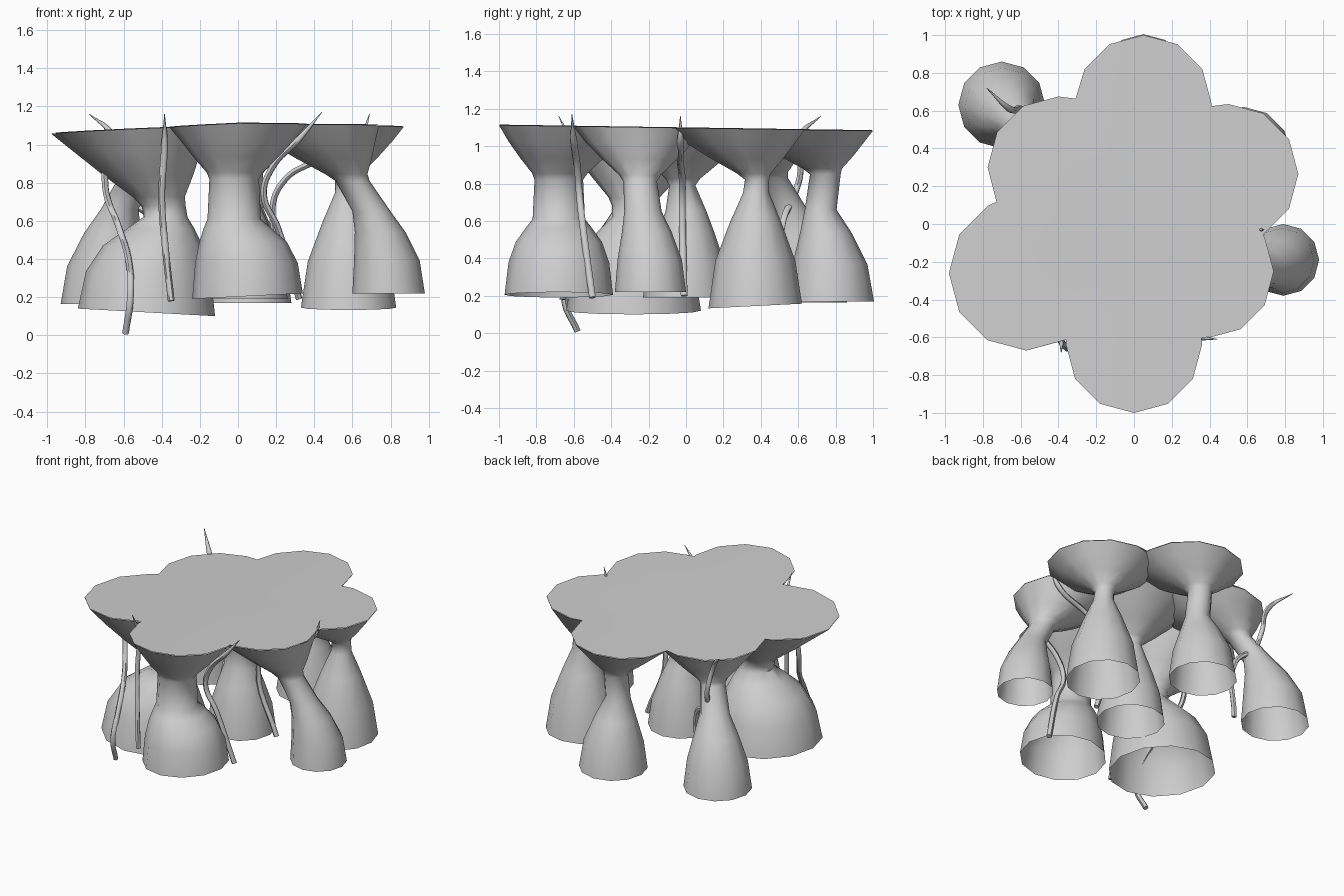
import bpy, bmesh, math
from mathutils import Vector

SIDES = 12
# Shape rules: share of height, share of sideways shift, share of radius change
FLARE = ((0, 0, 0), (.4, .1, .2), (.75, .5, .64), (1, 1, 1))
DOME = ((0, 0, 0), (.43, .08, .14), (.7, .33, .4), (.88, .75, .75), (1, 1, 1))
BOWL = ((.12, .15, .08), (.4, .45, .41), (.7, .76, .73), (1, 1, 1))

cube = bpy.data.objects.get("Cube")
if cube:
    bpy.data.objects.remove(cube, do_unlink=True)

grey = bpy.data.materials.new("plain_grey")
grey.use_nodes = True
grey.diffuse_color = (0.62, 0.62, 0.62, 1)
grey.node_tree.nodes["Principled BSDF"].inputs["Base Color"].default_value = grey.diffuse_color


def select_only(obj):
    bpy.ops.object.select_all(action='DESELECT')
    obj.select_set(True)
    bpy.context.view_layer.objects.active = obj


def finish(obj):
    obj.data.materials.append(grey)
    select_only(obj)
    bpy.ops.object.shade_smooth_by_angle(angle=math.radians(60))


def link(name, data):
    obj = bpy.data.objects.new(name, data)
    bpy.context.collection.objects.link(obj)
    return obj


def mesh_object(name, bm):
    mesh = bpy.data.meshes.new(name)
    bm.to_mesh(mesh)
    bm.free()
    finish(link(name, mesh))


def top_height(x, y):
    """Gently sagging table top."""
    return 1.1 - 0.015 * y - 0.045 * max(0, -x)


def ring_points(x, y, radius):
    for i in range(SIDES):
        angle = math.tau * i / SIDES
        yield x + radius * math.cos(angle), y + radius * math.sin(angle)


def blend(start, end, rule):
    """Rings (x, y, z, radius) between two given rings, following a shape rule."""
    for height, shift, swell in rule:
        shares = (shift, shift, height, swell)
        yield [a + (b - a) * s for a, b, s in zip(start, end, shares)]


def leg(name, foot, neck, throat, lobe, base=FLARE, slope_x=0, slope_y=0):
    """Hourglass shell, open below, widening into one lobe of the table top."""
    x, y, radius = lobe
    rim = (x, y, top_height(x, y), radius)
    rings = [*blend(foot, neck, base), throat, *blend(throat, rim, BOWL)]
    bm = bmesh.new()
    loops = []
    for n, (x, y, z, r) in enumerate(rings):
        loop = []
        for px, py in ring_points(x, y, r):
            height = z
            if n == 0:
                height += slope_x * (px - x) + slope_y * (py - y)
            elif n == len(rings) - 1:
                height = top_height(px, py) - 0.003
            loop.append(bm.verts.new((px, py, height)))
        loops.append(loop)
    for low, high in zip(loops, loops[1:]):
        for i in range(SIDES):
            j = (i + 1) % SIDES
            bm.faces.new((low[i], low[j], high[j], high[i]))
    mesh_object(name, bm)
    return Vector(lobe[:2]), radius


# Legs around the edge: foot, neck and throat rings (x, y, z, radius), then lobe (x, y, radius)
lobes = [
    leg("back_leg", (.05, .775, .17, .23), (.05, .72, .66, .085),
        (.05, .745, .85, .082), (.05, .64, .36)),
    leg("back_left_leg", (.58, .37, .145, .25), (.58, .375, .75, .07),
        (.575, .38, .82, .065), (.5, .265, .37), slope_y=.05),
    leg("left_leg", (.79, -.19, .22, .19), (.7, -.23, .65, .1),
        (.6, -.245, .81, .09), (.385, -.25, .355)),
    leg("front_leg", (.05, -.68, .205, .29), (-.02, -.68, .61, .14),
        (-.02, -.68, .82, .13), (0, -.64, .36), base=DOME, slope_x=.05),
    leg("right_leg", (-.48, -.28, .12, .36), (-.38, -.28, .62, .115),
        (-.39, -.28, .68, .115), (-.57, -.26, .41), base=DOME, slope_x=-.055),
    leg("back_right_leg", (-.7, .63, .165, .23), (-.62, .55, .66, .1),
        (-.54, .46, .83, .085), (-.4, .3, .375)),
]
leg("centre_leg", (.03, 0, .19, .23), (.02, 0, .65, .11), (.01, -.02, .79, .07), (0, 0, .37))

# Table top: outline of the overlapping lobes, filled as a fan
outline = []
for k, (c, r) in enumerate(lobes):
    others = lobes[:k] + lobes[k + 1:]
    for point in ring_points(c.x, c.y, r):
        v = Vector(point)
        if v.length > 0.5 and all((v - oc).length > orad * 1.02 for oc, orad in others):
            outline.append(v)
    # Notch where this lobe meets the next one
    c2, r2 = lobes[(k + 1) % len(lobes)]
    d = c2 - c
    along = (d.length_squared + r * r - r2 * r2) / (2 * d.length)
    side = math.sqrt(max(0, r * r - along * along))
    d.normalize()
    normal = Vector((-d.y, d.x))
    notches = [c + d * along + normal * s for s in (side, -side)]
    outline.append(max(notches, key=lambda q: q.length))
outline.sort(key=lambda q: math.atan2(q.y, q.x))

bm = bmesh.new()
centre = bm.verts.new((0, 0, top_height(0, 0)))
edge = [bm.verts.new((q.x, q.y, top_height(q.x, q.y))) for q in outline]
for i, v in enumerate(edge):
    bm.faces.new((centre, v, edge[(i + 1) % len(edge)]))
mesh_object("table_top", bm)


def tendril(name, *points, pointed=True):
    """Thin winding stem, listed from the top down, tapering at its upper end."""
    curve = bpy.data.curves.new(name, 'CURVE')
    curve.dimensions = '3D'
    curve.bevel_depth = 0.018
    curve.bevel_resolution = 1
    curve.resolution_u = 6
    curve.use_fill_caps = True
    spline = curve.splines.new('BEZIER')
    spline.bezier_points.add(len(points) - 1)
    for knot, point in zip(spline.bezier_points, points):
        knot.co = point
        knot.handle_left_type = knot.handle_right_type = 'AUTO'
    if pointed:
        spline.bezier_points[0].radius = 0.1
    select_only(link(name, curve))
    bpy.ops.object.convert(target='MESH')
    finish(bpy.context.view_layer.objects.active)


tendril("right_tendril", (-.7, -.3, .88), (-.69, -.33, .74), (-.63, -.42, .58),
        (-.57, -.58, .37), (-.565, -.65, .19), (-.59, -.58, .01), pointed=False)
tendril("front_right_tendril", (-.385, -.68, 1.16), (-.385, -.61, 1), (-.4, -.6, .72),
        (-.38, -.63, .45), (-.35, -.66, .18))
tendril("front_left_tendril", (.44, -.61, 1.17), (.32, -.6, 1.03), (.18, -.58, .88),
        (.135, -.57, .74), (.21, -.55, .56), (.32, -.5, .19))
tendril("left_tendril", (.69, -.03, 1.16), (.64, -.03, 1.03), (.4, -.03, .91),
        (.25, -.02, .82), (.18, -.02, .66), (.32, -.01, .2))
tendril("back_right_tendril", (-.78, .72, 1.16), (-.66, .61, 1.05), (-.6, .61, .84),
        (-.57, .57, .72), (-.45, .52, .6), (-.47, .48, .2))
